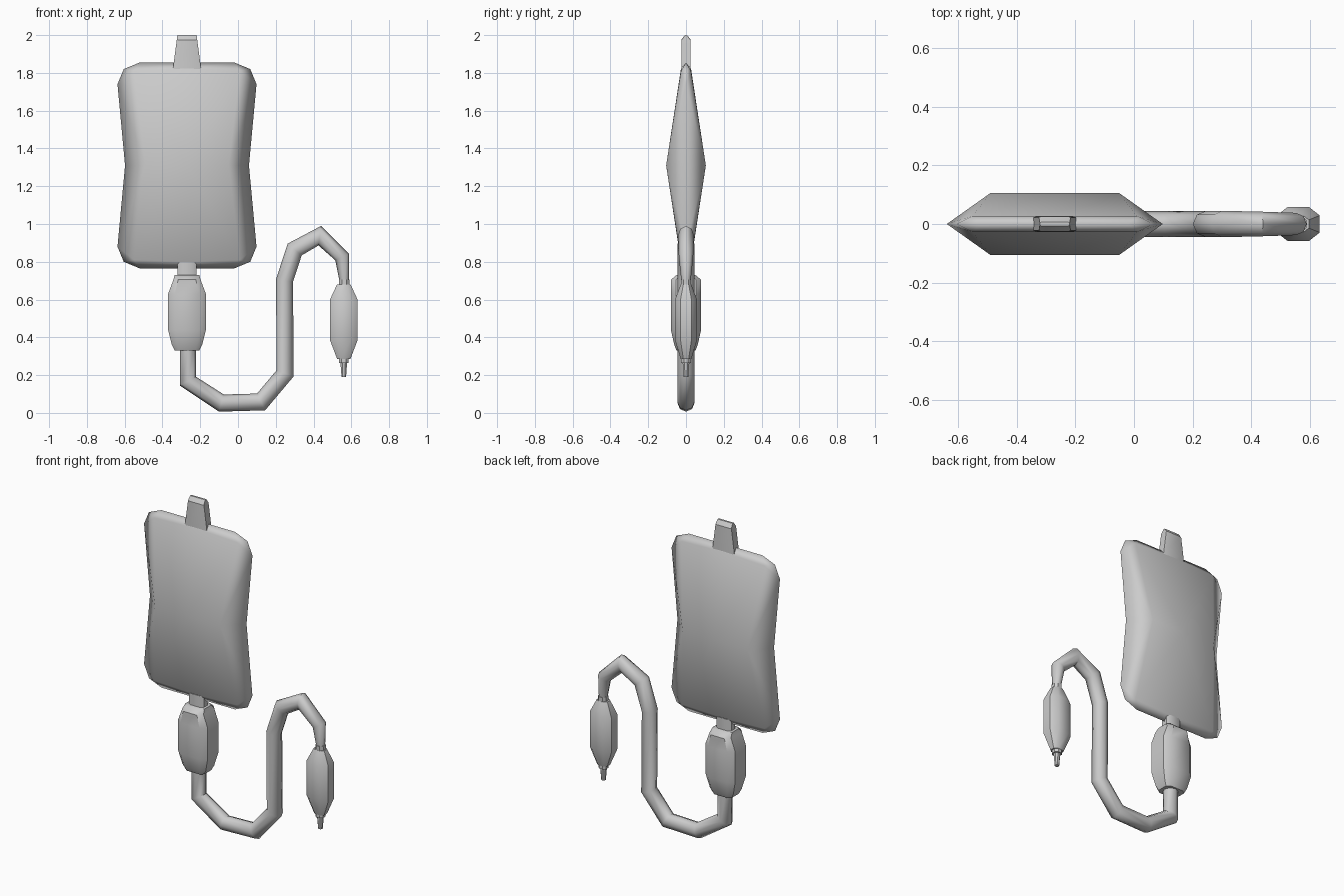
import bpy, math
from mathutils import Vector

if "Cube" in bpy.data.objects:
    bpy.data.objects.remove(bpy.data.objects["Cube"])


def make(name, verts, faces, loc=(0, 0, 0), angle=40):
    me = bpy.data.meshes.new(name)
    me.from_pydata(verts, [], faces)
    me.update()
    ob = bpy.data.objects.new(name, me)
    ob.location = loc
    bpy.context.collection.objects.link(ob)
    bpy.ops.object.select_all(action='DESELECT')
    ob.select_set(True)
    bpy.context.view_layer.objects.active = ob
    bpy.ops.object.shade_smooth_by_angle(angle=math.radians(angle))
    return ob


def skin(name, rings, angle=40):
    """Join equal rings of points into a capped tube."""
    n = len(rings[0])
    verts = [p for r in rings for p in r]
    faces = [(i * n + j, i * n + (j + 1) % n, (i + 1) * n + (j + 1) % n, (i + 1) * n + j)
             for i in range(len(rings) - 1) for j in range(n)]
    faces.append(tuple(reversed(range(n))))
    faces.append(tuple(range(len(verts) - n, len(verts))))
    return make(name, verts, faces, angle=angle)


def chamfered(cx, z, hx, hy, k):
    """Counter-clockwise rectangle with cut corners; k = flat share of each side."""
    quad = [(1, -k), (1, k), (k, 1), (-k, 1), (-1, k), (-1, -k), (-k, -1), (k, -1)]
    return [(cx + a * hx, b * hy, z) for a, b in quad]


def loft(name, cx, sections, k, angle=40):
    """Sections run bottom to top as (z, half width, half depth)."""
    return skin(name, [chamfered(cx, z, hx, hy, k) for z, hx, hy in sections], angle)


BAG_X = -0.27
END_X = 0.56

# Pillow-shaped bag: one octant, mirrored three ways
verts = [(0, -.105, 0), (.22, -.105, 0), (.328, 0, 0), (.368, 0, .43), (.335, 0, .51),
         (.25, 0, .545), (0, 0, .545), (.28, -.027, .50), (0, -.027, .51)]
faces = [(0, 1, 7, 8), (1, 2, 3, 7), (7, 3, 4), (7, 4, 5), (8, 7, 5, 6)]
bag = make("fluid_bag", verts, faces, (BAG_X, 0, 1.31), 60)
mirror = bag.modifiers.new("mirror", 'MIRROR')
mirror.use_axis = (True, True, True)

# Hanging tab and outlet neck
loft("hanger_tab", BAG_X, [(1.80, .075, .025), (1.84, .072, .025),
                           (1.975, .054, .025), (2.0, .051, .006)], .9, 30)
loft("outlet_neck", BAG_X, [(.71, .05, .03), (.80, .05, .03)], .6)

# Drip chamber under the bag
loft("drip_chamber", BAG_X, [(.33, .065, .05), (.36, .08, .062), (.44, .1, .08),
                             (.63, .1, .08), (.705, .072, .08), (.73, .065, .05)], .65)

# Hose: mitred octagonal sweep along a path in the xz plane (x, z, radius)
path = [(-.265, .35, .043), (-.265, .168, .043), (-.088, .052, .045), (.122, .058, .045),
        (.25, .21, .045), (.246, .70, .045), (.30, .865, .045), (.433, .938, .042),
        (.552, .825, .038), (.563, .69, .024)]
pts = [Vector((x, 0, z)) for x, z, r in path]
rings = []
for i, p in enumerate(pts):
    a = (p - pts[max(i - 1, 0)]).normalized()
    b = (pts[min(i + 1, len(pts) - 1)] - p).normalized()
    t = (a + b).normalized()
    stretch = 1 / max(t.dot(b if b.length else a), .5)
    side = Vector((-t.z, 0, t.x))
    r = path[i][2]
    rings.append([tuple(p + side * (r * stretch * math.cos(q)) - Vector((0, r * math.sin(q), 0)))
                  for q in (j * math.pi / 4 for j in range(8))])
skin("hose", rings, 50)

# End connector: body, collars and nozzle
loft("connector_body", END_X, [(.285, .035, .028), (.385, .073, .058),
                               (.60, .073, .058), (.68, .036, .028)], .5)
loft("upper_collar", END_X + .002, [(.67, .027, .027), (.705, .027, .027)], .45)
loft("lower_collar", END_X, [(.265, .026, .026), (.30, .026, .026)], .45)
loft("nozzle", END_X, [(.19, .012, .012), (.27, .018, .018)], .45)
